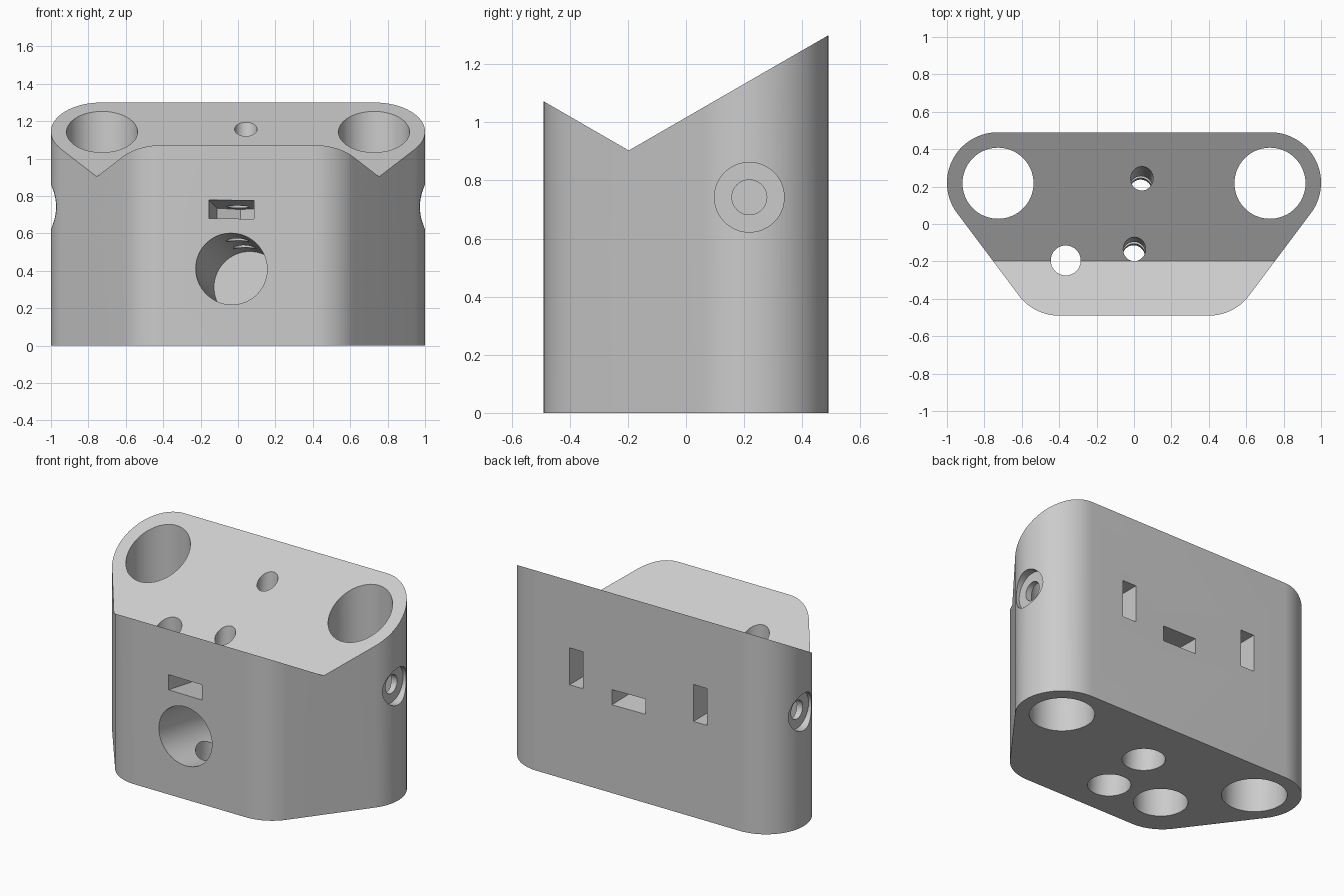
import bpy, bmesh, math
from mathutils import Matrix, Vector

if "Cube" in bpy.data.objects:
    bpy.data.objects.remove(bpy.data.objects["Cube"], do_unlink=True)

grey = bpy.data.materials.new("light_grey")
grey.use_nodes = True
COLOR = (0.6, 0.6, 0.6, 1)
grey.diffuse_color = COLOR
grey.node_tree.nodes["Principled BSDF"].inputs["Base Color"].default_value = COLOR


def prism(name, points, height, matrix=Matrix()):
    """Extrude a flat outline along its local z, then place it."""
    bm = bmesh.new()
    face = bm.faces.new([bm.verts.new((x, y, 0)) for x, y in points])
    ext = bmesh.ops.extrude_face_region(bm, geom=[face])
    verts = [v for v in ext["geom"] if isinstance(v, bmesh.types.BMVert)]
    bmesh.ops.translate(bm, verts=verts, vec=(0, 0, height))
    bmesh.ops.recalc_face_normals(bm, faces=bm.faces)
    bm.transform(matrix)
    mesh = bpy.data.meshes.new(name)
    bm.to_mesh(mesh)
    bm.free()
    mesh.materials.append(grey)
    ob = bpy.data.objects.new(name, mesh)
    bpy.context.collection.objects.link(ob)
    return ob


def arc(cx, cy, r, a0, a1, n):
    angles = [math.radians(a0 + (a1 - a0) * i / n) for i in range(n + 1)]
    return [(cx + r * math.cos(a), cy + r * math.sin(a)) for a in angles]


cutters = []


def drill(start, end, r, frame=Matrix()):
    """Round hole between two points."""
    a, b = Vector(start), Vector(end)
    turn = (b - a).to_track_quat("Z", "Y").to_matrix().to_4x4()
    circle = arc(0, 0, r, 0, 360, 64)[:-1]
    cutters.append(prism("hole_cutter", circle, (b - a).length,
                         frame @ Matrix.Translation(a) @ turn))


def nut_slot(length, frame):
    """Slot along local +y that ends in a hexagonal pocket about the origin."""
    w, t = 0.12, 0.098
    tip = w / math.cos(math.radians(30))
    outline = [(-w, length), (-w, -tip / 2), (0, -tip), (w, -tip / 2), (w, length)]
    cutters.append(prism("nut_slot_cutter", outline, t,
                         frame @ Matrix.Translation((0, 0, -t / 2))))


# Main block: rounded trapezoid outline
half = arc(0.4, -0.22, 0.27, -90, -36.87, 16) + arc(0.73, 0.22, 0.27, -36.87, 90, 36)
body = prism("mounting_block", half + [(-x, y) for x, y in reversed(half)], 1.5)

# Valley-shaped top
valley = [(-0.197, 0.903), (0.803, 1.48), (0.803, 2), (-1, 2), (-1, 1.367)]
yz_to_x = Matrix(((0, 0, 1, -1.5), (1, 0, 0, 0), (0, 1, 0, 0), (0, 0, 0, 1)))
cutters.append(prism("valley_cutter", valley, 3, yz_to_x))

# Rod holes, side clamp screws and their nut slots
for s in (-1, 1):
    drill((s * 0.727, 0.218, -0.1), (s * 0.727, 0.218, 1.6), 0.19)
    drill((s * 1.1, 0.218, 0.742), (s * 0.95, 0.218, 0.742), 0.12)
    drill((s * 1.1, 0.218, 0.742), (s * 0.38, 0.218, 0.742), 0.06)
    nut_slot(0.4, Matrix.Translation((s * 0.445, 0.218, 0.742))
             @ Matrix.Rotation(math.radians(90), 4, "Y"))

# Vertical through hole with a counterbore from below
drill((-0.365, -0.195, -0.1), (-0.365, -0.195, 1.5), 0.08)
drill((-0.365, -0.195, -0.1), (-0.365, -0.195, 0.45), 0.158)

# Tilted blind bore with two cross screws, nut slots and access holes
tilt = (Matrix.Translation((-0.035, -0.49, 0.41))
        @ Matrix.Rotation(math.radians(-6), 4, "Z")
        @ Matrix.Rotation(math.radians(-6), 4, "X"))
drill((0, -0.2, 0), (0, 0.92, 0), 0.19, tilt)
for y, turn in ((0.3, 180), (0.655, 0)):
    drill((0, y, 0), (0, y, 1.2), 0.06, tilt)
    drill((0, y, -0.7), (0, y, 0), 0.125, tilt)
    nut_slot(0.5, tilt @ Matrix.Translation((0, y, 0.316))
             @ Matrix.Rotation(math.radians(turn), 4, "Z"))

# Cut everything out of the block
bpy.context.view_layer.objects.active = body
for ob in bpy.context.selected_objects:
    ob.select_set(False)
body.select_set(True)
for cutter in cutters:
    cutter.hide_render = True
    mod = body.modifiers.new("cut", "BOOLEAN")
    mod.operation = "DIFFERENCE"
    mod.solver = "EXACT"
    mod.object = cutter
    bpy.ops.object.modifier_apply(modifier=mod.name)
    bpy.data.objects.remove(cutter, do_unlink=True)

bpy.ops.object.shade_smooth_by_angle(angle=math.radians(30))
